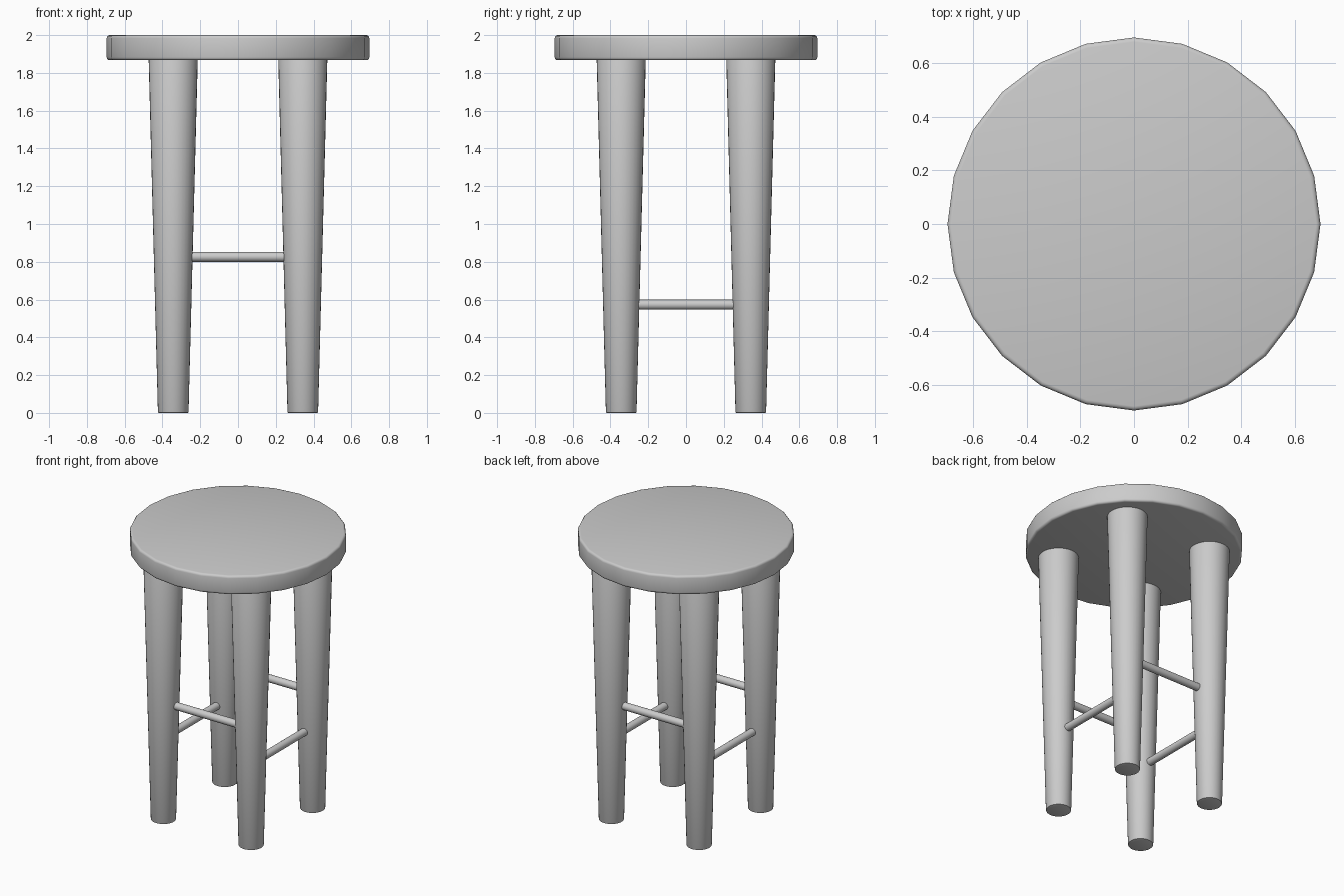
import bpy
from math import pi, radians

if "Cube" in bpy.data.objects:
    bpy.data.objects.remove(bpy.data.objects["Cube"])


def finish(obj, name, bevel=0.0, segments=2):
    obj.name = name
    if bevel:
        mod = obj.modifiers.new("Rounded edges", "BEVEL")
        mod.width = bevel
        mod.segments = segments
        mod.limit_method = "ANGLE"
        mod.angle_limit = radians(50)
        bpy.ops.object.modifier_apply(modifier=mod.name)
    bpy.ops.object.shade_smooth_by_angle(angle=radians(40))


def rung(name, location, rotation):
    bpy.ops.mesh.primitive_cylinder_add(
        vertices=24, radius=0.026, depth=0.52, location=location, rotation=rotation)
    finish(bpy.context.object, name)


SPREAD = 0.343
SEAT_BOTTOM = 1.867

# Round seat with softened rims
bpy.ops.mesh.primitive_cylinder_add(
    vertices=24, radius=0.695, depth=2 - SEAT_BOTTOM,
    location=(0, 0, (2 + SEAT_BOTTOM) / 2))
finish(bpy.context.object, "seat", 0.016, 3)

# Four legs tapering towards the floor
for side, x in (("left", -SPREAD), ("right", SPREAD)):
    for end, y in (("front", -SPREAD), ("back", SPREAD)):
        bpy.ops.mesh.primitive_cone_add(
            vertices=32, radius1=0.081, radius2=0.13, depth=SEAT_BOTTOM + 0.005,
            location=(x, y, (SEAT_BOTTOM + 0.005) / 2))
        finish(bpy.context.object, f"{end}_{side}_leg", 0.005)

# Higher rungs run across, lower rungs run front to back
for name, s in (("front", -SPREAD), ("back", SPREAD)):
    rung(f"{name}_rung", (0, s, 0.826), (0, pi / 2, 0))
for name, s in (("left", -SPREAD), ("right", SPREAD)):
    rung(f"{name}_rung", (s, 0, 0.573), (pi / 2, 0, 0))
